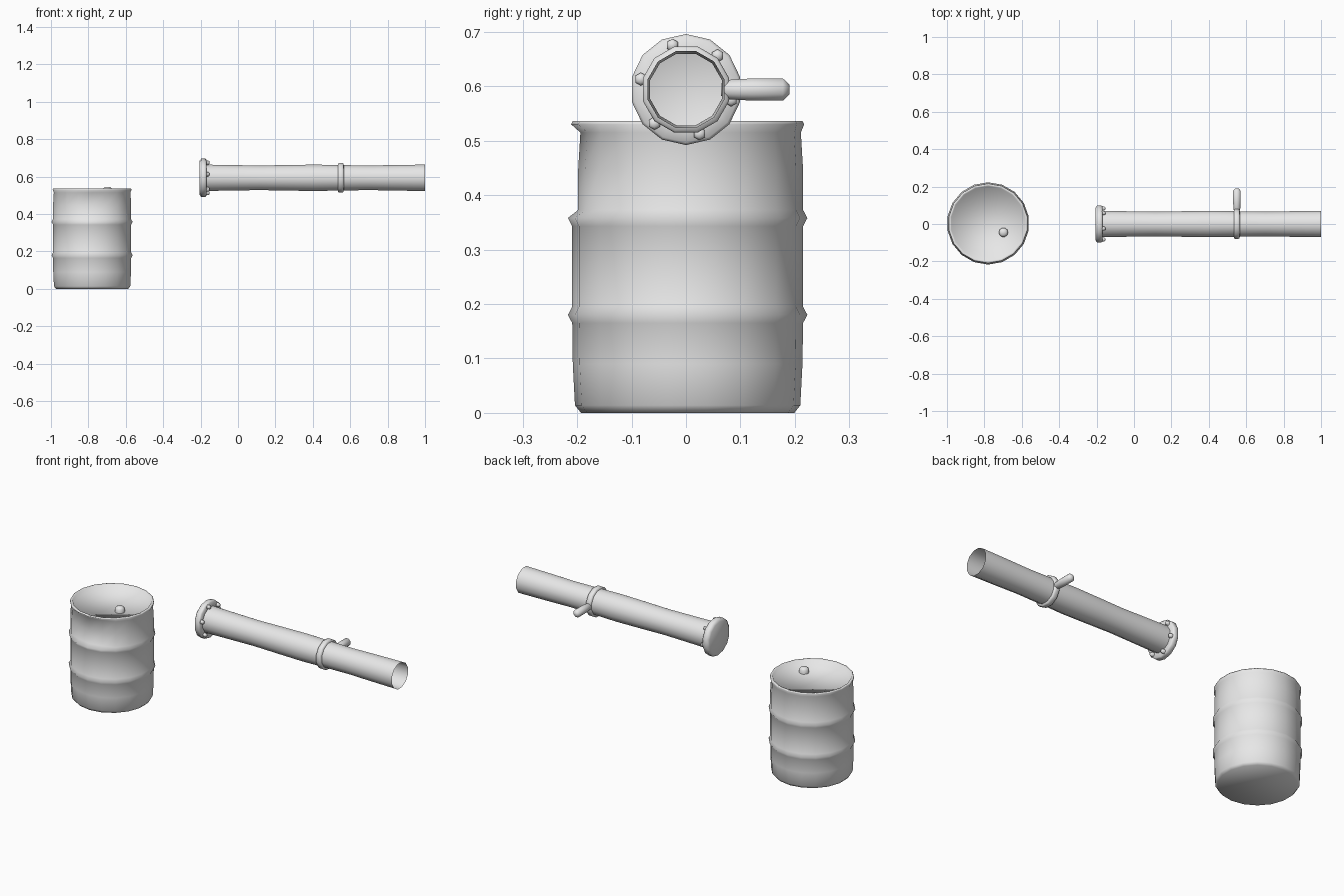
import bpy, bmesh, math
from mathutils import Matrix, Vector

cube = bpy.data.objects.get("Cube")
if cube:
    bpy.data.objects.remove(cube, do_unlink=True)

GREY = (0.8, 0.8, 0.8, 1)
metal = bpy.data.materials.new("pale grey metal")
metal.diffuse_color = GREY
metal.use_nodes = True
metal.node_tree.nodes["Principled BSDF"].inputs["Base Color"].default_value = GREY

ALONG_X = Matrix.Rotation(math.pi / 2, 4, 'Y')
ALONG_Y = Matrix.Rotation(-math.pi / 2, 4, 'X')


def lathe(name, profile, sides, place, turn=0.0, start=False, end=False, angle=40):
    """Revolve (radius, height) pairs about local z; optionally cap the ends."""
    bm = bmesh.new()
    rings = []
    for r, h in profile:
        rings.append([bm.verts.new((r * math.cos(turn + math.tau * i / sides),
                                    r * math.sin(turn + math.tau * i / sides), h))
                      for i in range(sides)])
    for low, high in zip(rings, rings[1:]):
        for i in range(sides):
            j = (i + 1) % sides
            bm.faces.new((low[i], low[j], high[j], high[i]))
    if start:
        bm.faces.new(rings[0][::-1])
    if end:
        bm.faces.new(rings[-1])
    mesh = bpy.data.meshes.new(name)
    bm.to_mesh(mesh)
    bm.free()
    mesh.transform(place)
    mesh.materials.append(metal)
    obj = bpy.data.objects.new(name, mesh)
    bpy.context.collection.objects.link(obj)
    bpy.ops.object.select_all(action='DESELECT')
    obj.select_set(True)
    bpy.context.view_layer.objects.active = obj
    bpy.ops.object.shade_smooth_by_angle(angle=math.radians(angle))
    return obj


# Barrel body with two hoops, a flared rim and a sunken lid
centre = Vector((-0.78, 0.003, 0))
body = [(0.196, 0), (0.207, 0.014), (0.211, 0.09)]
for hoop in (0.18, 0.358):
    body += [(0.212, hoop - 0.015), (0.22, hoop), (0.212, hoop + 0.015), (0.212, hoop + 0.09)]
body += [(0.208, 0.515), (0.214, 0.53), (0.211, 0.536), (0.2, 0.534), (0.192, 0.515)]
barrel = lathe("barrel", body, 18, Matrix.Translation(centre),
               turn=math.pi / 2, start=True, end=True, angle=75)

# Shallow dent in the upper front of the barrel
for v in barrel.data.vertices:
    out = v.co - centre
    if 0.36 < out.z < 0.52 and out.y < -0.19:
        v.co.y += 0.011

# Bung on the lid
lathe("barrel_bung", [(0.025, 0.512), (0.025, 0.535), (0.014, 0.545)], 10,
      Matrix.Translation((-0.698, -0.045, 0)), end=True, angle=75)

# Open pipe with a slightly uneven wall
AXIS = Matrix.Translation((0, 0, 0.594))
wall = [(0.0705 + 0.0025 * math.cos(i * 1.6), -0.18 + 1.18 * i / 8) for i in range(9)]
lathe("pipe", wall, 12, AXIS @ ALONG_X, turn=math.pi / 12)

# End flange, closed on its outer side
lathe("pipe_flange", [(0.088, -0.207), (0.102, -0.197), (0.102, -0.175),
                      (0.097, -0.169), (0.07, -0.169)],
      14, AXIS @ ALONG_X, start=True, angle=60)

# Six bolts around the flange
for k in range(6):
    a = math.radians(107 + 60 * k)
    spot = Matrix.Translation((0, 0.085 * math.cos(a), 0.085 * math.sin(a)))
    lathe(f"flange_bolt_{k + 1}", [(0.012, -0.172), (0.012, -0.159), (0.007, -0.153)],
          6, AXIS @ spot @ ALONG_X, end=True, angle=60)

# Clamp collar round the pipe
lathe("pipe_collar", [(0.068, 0.534), (0.079, 0.536), (0.082, 0.542),
                      (0.082, 0.558), (0.079, 0.564), (0.068, 0.566)],
      12, AXIS @ ALONG_X, turn=math.pi / 12, angle=60)

# Lever sticking out of the back of the collar
lathe("collar_lever", [(0.012, 0.064), (0.019, 0.075), (0.022, 0.12),
                       (0.022, 0.178), (0.010, 0.19)],
      8, AXIS @ Matrix.Translation((0.55, 0, 0)) @ ALONG_Y,
      turn=math.pi / 8, start=True, end=True, angle=60)
